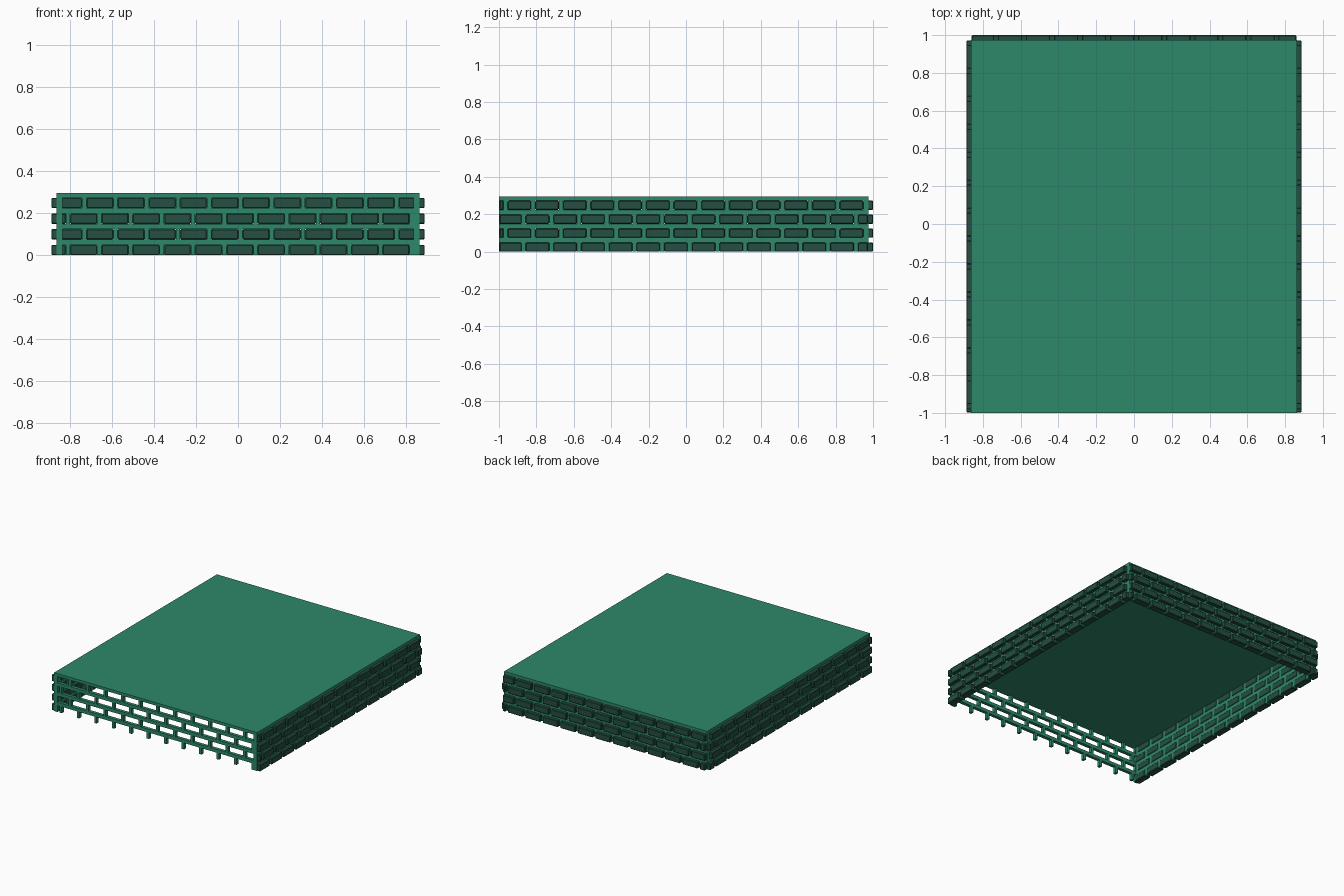
import bpy, bmesh
from mathutils import Matrix, Vector

cube = bpy.data.objects.get("Cube")
if cube:
    bpy.data.objects.remove(cube, do_unlink=True)


def material(name, rgb):
    m = bpy.data.materials.new(name)
    m.use_nodes = True
    m.diffuse_color = (*rgb, 1)
    m.node_tree.nodes["Principled BSDF"].inputs["Base Color"].default_value = (*rgb, 1)
    return m


GREEN = material("green mortar", (0.027, 0.25, 0.147))
DARK = material("dark green brick", (0.018, 0.078, 0.055))

ROWS, PITCH_Z, BRICK_H = 4, 0.0745, 0.049
HALF_X, FRONT, BACK, TOP = 0.862, -1.0, 0.975, 0.295
THICK, PROUD, INNER = 0.025, 0.025, 0.003
SLAB_Z = 3 * PITCH_Z + BRICK_H


def build(name, boxes, mat, bevel=0):
    """One object made of axis-aligned boxes, each given as (low corner, high corner)."""
    bm = bmesh.new()
    for lo, hi in boxes:
        lo, hi = Vector(lo), Vector(hi)
        m = Matrix.Translation((lo + hi) / 2) @ Matrix.Diagonal((*(hi - lo), 1))
        bmesh.ops.create_cube(bm, size=1, matrix=m)
    me = bpy.data.meshes.new(name)
    bm.to_mesh(me)
    bm.free()
    me.materials.append(mat)
    ob = bpy.data.objects.new(name, me)
    bpy.context.collection.objects.link(ob)
    if bevel:
        mod = ob.modifiers.new("worn edges", "BEVEL")
        mod.width = bevel
        mod.segments = 1
    return ob


def brick_spans(row, start, end, centres, pitch, length):
    """Brick intervals along one row, cut off at the wall ends."""
    spans = []
    for k in range(-9, 10):
        c = centres[row % 2] + k * pitch
        a, b = max(c - length / 2, start + 0.003), min(c + length / 2, end - 0.003)
        if b - a > 0.015:
            spans.append((a, b))
    return spans


def wall(name, axis, start, end, outer, sign, centres, pitch, length, bricks=True):
    """Mortar lattice along an axis, with bricks standing proud of its outer face."""
    def box(a, b, d0, d1, z0, z1):
        d0, d1 = sorted((outer + sign * d0, outer + sign * d1))
        if axis == "x":
            return (a, d0, z0), (b, d1, z1)
        return (d0, a, z0), (d1, b, z1)

    mortar, blocks = [], []
    for row in range(ROWS):
        z0 = row * PITCH_Z
        z1 = z0 + BRICK_H
        spans = brick_spans(row, start, end, centres, pitch, length)
        # upright joints fill whatever the bricks leave free
        edges = [start] + [v for s in spans for v in s] + [end]
        for a, b in zip(edges[::2], edges[1::2]):
            mortar.append(box(a, b, -THICK, 0, z0, z1))
        # bed joint above the row
        if row < ROWS - 1:
            mortar.append(box(start, end, -THICK, 0, z1, z0 + PITCH_Z))
        for a, b in spans:
            blocks.append(box(a, b, -THICK - INNER, PROUD, z0, z1))
    build(name + "_mortar", mortar, GREEN)
    if bricks:
        build(name + "_bricks", blocks, DARK, 0.004)


# Roof slab
build("roof_slab", [((-HALF_X, FRONT, SLAB_Z), (HALF_X, BACK, TOP))], GREEN)

# Front is an open lattice; the back has the same bond filled with bricks
bond_x = dict(centres=(0.009, 0.086), pitch=0.1485, length=0.128)
inner = HALF_X - THICK
wall("front_wall", "x", -inner, inner, FRONT, -1, bricks=False, **bond_x)
wall("back_wall", "x", -HALF_X, HALF_X, BACK, 1, **bond_x)

# Side walls
bond_y = dict(centres=(-0.054, -0.003), pitch=0.148, length=0.126)
for side, sign in (("left", 1), ("right", -1)):
    wall(side + "_wall", "y", FRONT, BACK, sign * HALF_X, sign, **bond_y)
